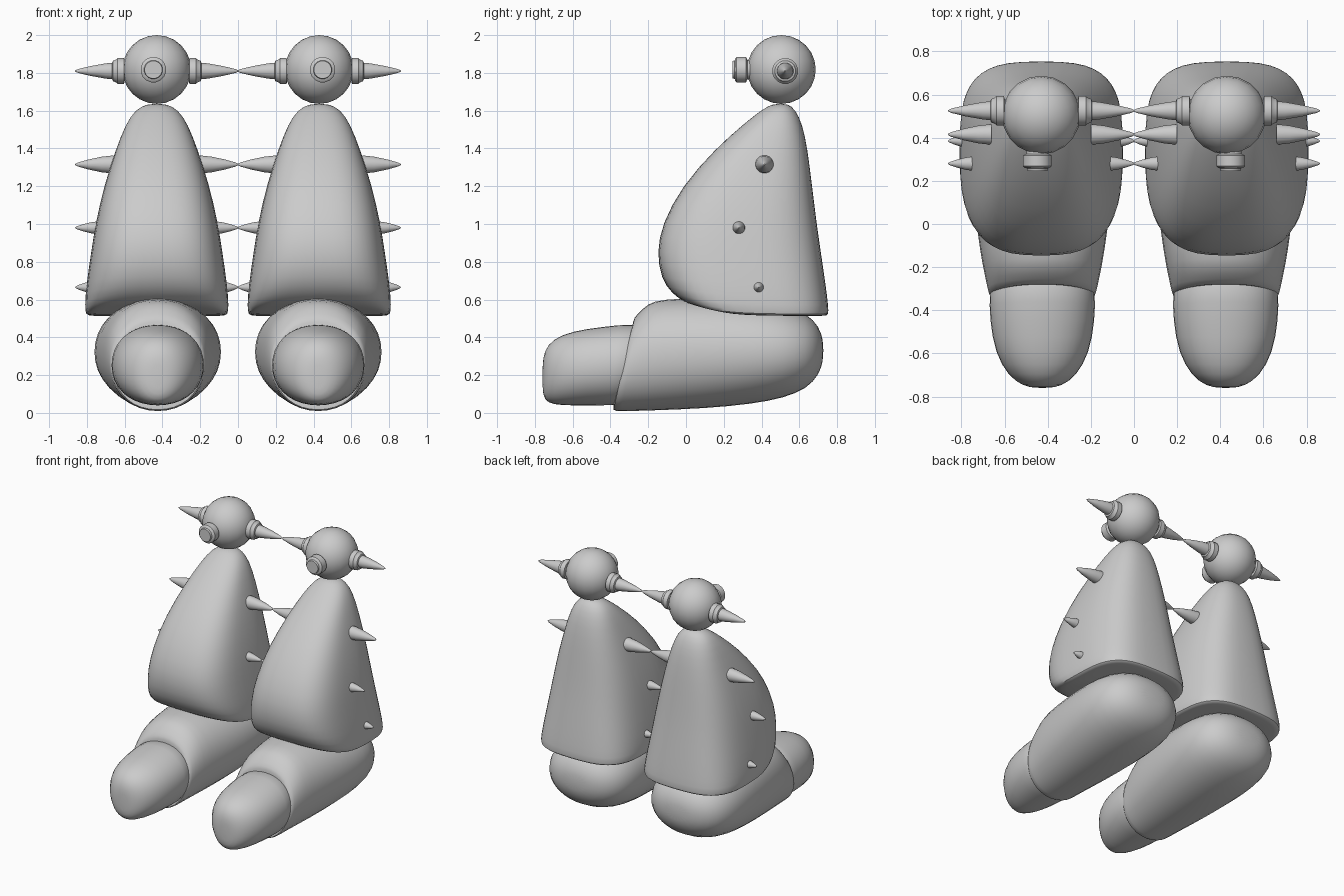
import bpy
import math
from mathutils import Vector

cube = bpy.data.objects.get("Cube")
if cube:
    bpy.data.objects.remove(cube, do_unlink=True)

CX = 0.43  # centre line of the left leg

grey = bpy.data.materials.new("plain grey")
grey.use_nodes = True
grey.diffuse_color = (0.6, 0.6, 0.6, 1)
grey.node_tree.nodes["Principled BSDF"].inputs["Base Color"].default_value = (0.6, 0.6, 0.6, 1)


def finish(obj, subdivide, angle):
    """Colour, shade and mirror a left-hand part to the right."""
    obj.data.materials.append(grey)
    bpy.ops.object.select_all(action='DESELECT')
    obj.select_set(True)
    bpy.context.view_layer.objects.active = obj
    bpy.ops.object.shade_smooth_by_angle(angle=math.radians(angle))
    mirror = obj.modifiers.new("mirror", 'MIRROR')
    mirror.use_mirror_merge = False
    if subdivide:
        sub = obj.modifiers.new("smooth", 'SUBSURF')
        sub.levels = sub.render_levels = subdivide


def loft(name, rings, subdivide=0, angle=40):
    """Skin a row of equal closed rings and cap both ends."""
    n = len(rings[0])
    verts = [p for ring in rings for p in ring]
    faces = [(r * n + i, r * n + (i + 1) % n, (r + 1) * n + (i + 1) % n, (r + 1) * n + i)
             for r in range(len(rings) - 1) for i in range(n)]
    last = (len(rings) - 1) * n
    faces += [tuple(reversed(range(n))), tuple(range(last, last + n))]
    mesh = bpy.data.meshes.new(name)
    mesh.from_pydata(verts, [], faces)
    obj = bpy.data.objects.new(name, mesh)
    bpy.context.collection.objects.link(obj)
    bpy.context.view_layer.objects.active = obj
    obj.select_set(True)
    bpy.ops.object.mode_set(mode='EDIT')
    bpy.ops.mesh.select_all(action='SELECT')
    bpy.ops.mesh.normals_make_consistent(inside=False)
    bpy.ops.object.mode_set(mode='OBJECT')
    finish(obj, subdivide, angle)
    return obj


def unit_ring(n, power):
    """Superellipse of n points; power 2 is a circle."""
    pts = []
    for i in range(n):
        a = math.tau * (i + 0.5) / n
        c, s = math.cos(a), math.sin(a)
        pts.append((math.copysign(abs(c) ** (2 / power), c),
                    math.copysign(abs(s) ** (2 / power), s)))
    return pts


def turned(name, origin, axis, profile, n=16):
    """Round part along an axis from (distance, radius) pairs."""
    axis = Vector(axis)
    side = axis.orthogonal().normalized()
    other = axis.cross(side)
    rings = [[Vector(origin) + axis * d + side * (r * u) + other * (r * v)
              for u, v in unit_ring(n, 2)] for d, r in profile]
    return loft(name, rings)


# Shin guard: height, half width, front y, back y, squareness, front lift
shin = [(0.515, 0.25, 0.15, 0.62, 3, 0.04),
        (0.513, 0.36, 0.03, 0.74, 3, 0.06),
        (0.518, 0.378, -0.01, 0.757, 3.2, 0.07),
        (0.56, 0.384, -0.075, 0.757, 3.2, 0.07),
        (0.68, 0.375, -0.135, 0.742, 3.1, 0.03),
        (0.85, 0.35, -0.158, 0.717, 3, 0),
        (1.0, 0.327, -0.13, 0.695, 2.9, 0),
        (1.2, 0.282, -0.025, 0.67, 2.8, 0),
        (1.4, 0.217, 0.155, 0.645, 2.6, 0),
        (1.53, 0.165, 0.305, 0.617, 2.4, 0),
        (1.605, 0.115, 0.4, 0.58, 2.2, 0),
        (1.638, 0.05, 0.46, 0.54, 2, 0)]
rings = []
for z, half, front, back, power, lift in shin:
    mid, deep = (front + back) / 2, (back - front) / 2
    rings.append([(CX + half * u, mid + deep * v, z + lift * max(0, -v) ** 2)
                  for u, v in unit_ring(24, power)])
loft("shin_guard", rings, subdivide=1, angle=60)


def shoe_part(name, stations):
    """Loft along y: y, half width, bottom, top, forward slant of the ring."""
    rings = []
    for y, half, low, high, slant in stations:
        mid, tall = (low + high) / 2, (high - low) / 2
        rings.append([(CX - 0.005 + half * u, y - slant * (1 - v) / 2, mid + tall * v)
                      for u, v in unit_ring(18, 2.15)])
    loft(name, rings, subdivide=1, angle=60)


shoe_part("foot", [(-0.27, 0.2, 0.05, 0.44, 0.11),
                   (-0.285, 0.248, 0.005, 0.49, 0.11),
                   (-0.26, 0.257, 0.005, 0.525, 0.09),
                   (-0.2, 0.272, 0.005, 0.585, 0.07),
                   (-0.13, 0.29, 0.008, 0.607, 0.04),
                   (0.1, 0.325, 0.018, 0.615, 0),
                   (0.35, 0.346, 0.042, 0.605, 0),
                   (0.52, 0.338, 0.075, 0.575, 0),
                   (0.64, 0.285, 0.125, 0.53, 0),
                   (0.705, 0.19, 0.2, 0.46, 0),
                   (0.728, 0.08, 0.28, 0.38, 0)])
shoe_part("toe_cap", [(-0.22, 0.22, 0.07, 0.44, 0.08),
                      (-0.265, 0.252, 0.035, 0.48, 0.07),
                      (-0.45, 0.248, 0.037, 0.458, 0),
                      (-0.6, 0.222, 0.035, 0.437, 0),
                      (-0.705, 0.16, 0.04, 0.395, 0),
                      (-0.752, 0.09, 0.065, 0.33, 0),
                      (-0.76, 0.03, 0.13, 0.25, 0)])

# Ball on top of the shin guard
bpy.ops.mesh.primitive_uv_sphere_add(segments=20, ring_count=12, radius=0.182,
                                     location=(0, 0, 0))
ball = bpy.context.object
ball.name = "top_ball"
for v in ball.data.vertices:
    v.co += Vector((CX, 0.505, 1.818))
finish(ball, 0, 60)

# Front knob on the ball
turned("front_knob", (CX + 0.018, 0.36, 1.817), (0, -1, 0),
       [(0, 0.05), (0.035, 0.052), (0.042, 0.068), (0.092, 0.068),
        (0.1, 0.06), (0.102, 0.05), (0.115, 0.047)])

# Spikes on both sides: y, height, radius, start distance from the leg centre
spikes = [(0.525, 1.81, 0.048, 0.2), (0.415, 1.315, 0.049, 0.23),
          (0.28, 0.98, 0.034, 0.315), (0.385, 0.665, 0.028, 0.36)]
REACH = 0.432
for side, label in ((1, "outer"), (-1, "inner")):
    for i, (y, z, r, start) in enumerate(spikes):
        span = REACH - start
        turned(f"{label}_spike_{i + 1}", (CX, y, z), (side, 0, 0),
               [(start, r), (start + span * 0.3, r * 0.86),
                (start + span * 0.65, r * 0.55), (start + span * 0.93, r * 0.22),
                (REACH, r * 0.06)])
    turned(f"{label}_collar", (CX, 0.525, 1.81), (side, 0, 0),
           [(0.15, 0.052), (0.17, 0.055), (0.173, 0.069), (0.208, 0.069),
            (0.215, 0.062), (0.232, 0.055), (0.236, 0.045)])
